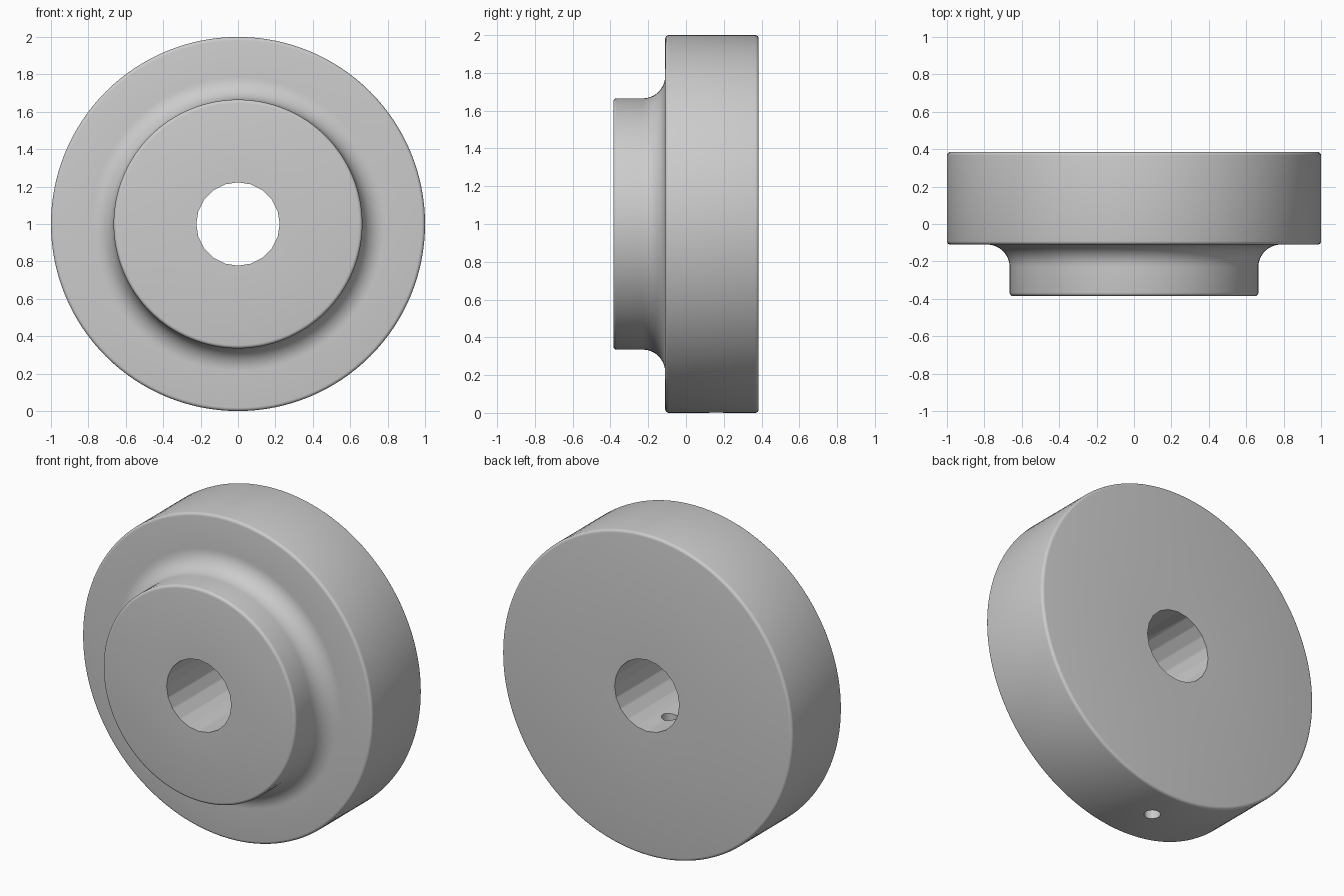
import bpy, bmesh
from math import radians, cos, sin, pi
from mathutils import Vector, Matrix

if "Cube" in bpy.data.objects:
    bpy.data.objects.remove(bpy.data.objects["Cube"], do_unlink=True)

HALF = 0.385        # half of the thickness
STEP = -0.11        # front face of the wide disc
HUB_R, ROUND, FILLET = 0.665, 0.018, 0.12

grey = bpy.data.materials.new("metal grey")
grey.use_nodes = True
grey.diffuse_color = (0.6, 0.6, 0.6, 1)
grey.node_tree.nodes["Principled BSDF"].inputs["Base Color"].default_value = (0.6, 0.6, 0.6, 1)


def arc(r, y, radius, start, end, steps):
    """Points of a rounded corner in the (radius, y) plane."""
    angles = [radians(start + (end - start) * i / steps) for i in range(steps + 1)]
    return [(r + radius * cos(a), y + radius * sin(a)) for a in angles]


def new_object(name, bm):
    mesh = bpy.data.meshes.new(name)
    bm.to_mesh(mesh)
    bm.free()
    mesh.materials.append(grey)
    ob = bpy.data.objects.new(name, mesh)
    bpy.context.collection.objects.link(ob)
    return ob


def lathe(name, profile, steps):
    """Spin a (radius, y) profile round the horizontal axis."""
    bm = bmesh.new()
    verts = [bm.verts.new((r, y, 1)) for r, y in profile]
    edges = [bm.edges.new(pair) for pair in zip(verts, verts[1:])]
    bmesh.ops.spin(bm, geom=verts + edges, cent=(0, 0, 1), axis=(0, 1, 0),
                   angle=2 * pi, steps=steps)
    bmesh.ops.remove_doubles(bm, verts=bm.verts, dist=0.0001)
    bmesh.ops.recalc_face_normals(bm, faces=bm.faces)
    return new_object(name, bm)


def cylinder(name, centre, radius, depth, sides, turn):
    bm = bmesh.new()
    bmesh.ops.create_cone(bm, cap_ends=True, segments=sides, radius1=radius,
                          radius2=radius, depth=depth,
                          matrix=Matrix.Translation(Vector(centre)) @ turn)
    return new_object(name, bm)


# Stepped body: narrow hub in front, fillet, wide disc behind
profile = [(0, -HALF)]
profile += arc(HUB_R - ROUND, -HALF + ROUND, ROUND, -90, 0, 4)
profile += arc(HUB_R + FILLET, STEP - FILLET, FILLET, 180, 90, 12)
profile += arc(1 - ROUND, STEP + ROUND, ROUND, -90, 0, 4)
profile += arc(1 - ROUND, HALF - ROUND, ROUND, 0, 90, 4)
profile += [(0, HALF)]
body = lathe("stepped_hub", profile, 128)

# Centre bore and the set screw hole that runs up into it from below
cutters = [
    cylinder("bore_cutter", (0, 0, 1), 0.223, 2, 20, Matrix.Rotation(pi / 2, 4, "X")),
    cylinder("screw_hole_cutter", (0, 0.16, 0.4), 0.047, 1, 20, Matrix.Identity(4)),
]
bpy.context.view_layer.objects.active = body
body.select_set(True)
for cutter in cutters:
    cut = body.modifiers.new(cutter.name, "BOOLEAN")
    cut.object, cut.operation, cut.solver = cutter, "DIFFERENCE", "EXACT"
    bpy.ops.object.modifier_apply(modifier=cut.name)
    bpy.data.objects.remove(cutter, do_unlink=True)

bpy.ops.object.shade_smooth_by_angle(angle=radians(30))
